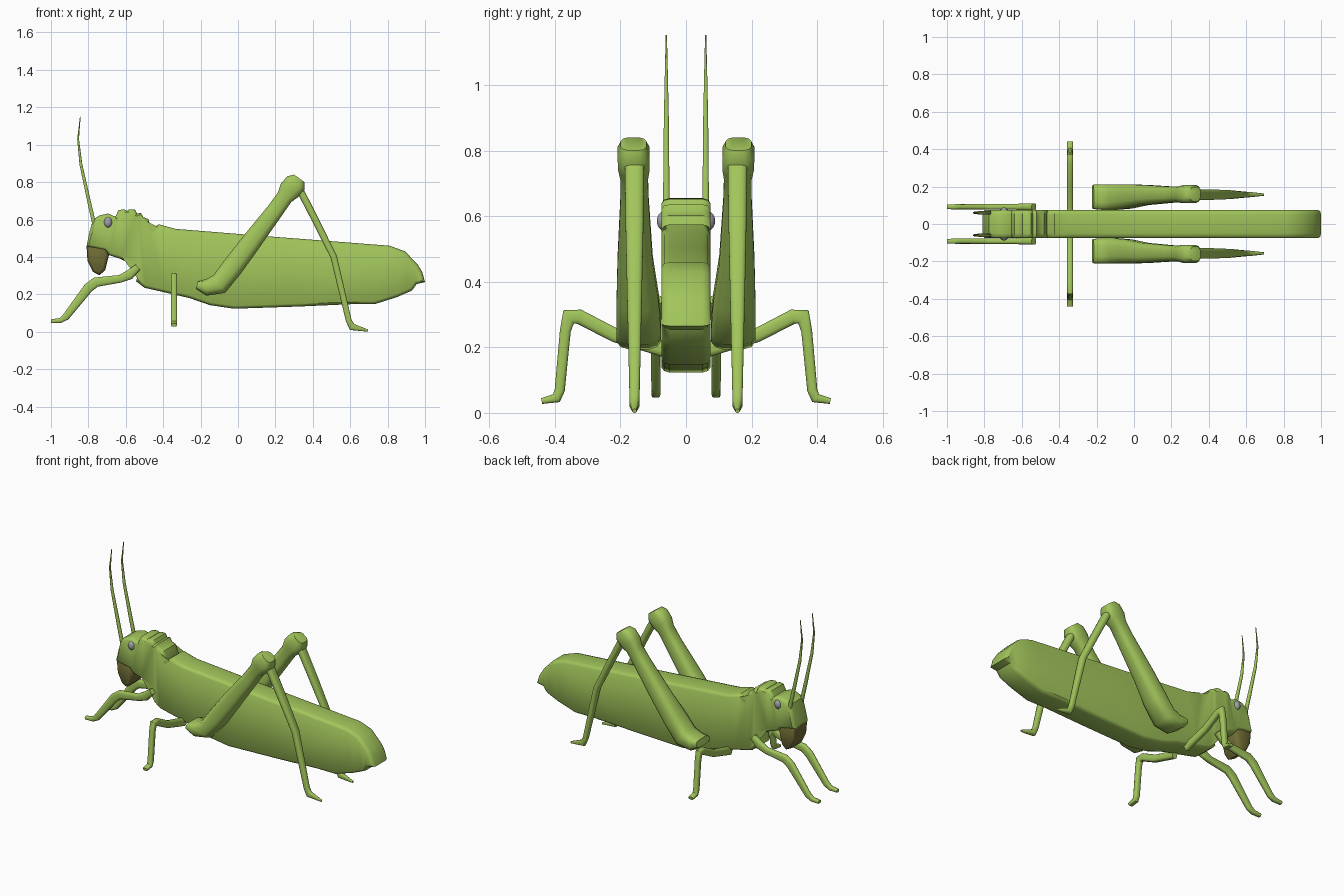
import bpy, bmesh, math
from mathutils import Vector


def material(name, rgb):
    m = bpy.data.materials.new(name)
    m.diffuse_color = (*rgb, 1)
    return m


GREEN = material("grass green", (0.36, 0.56, 0.105))
BROWN = material("olive brown", (0.16, 0.15, 0.035))
GREY = material("eye grey", (0.36, 0.36, 0.42))


def finish(bm, name, mat, angle=40):
    bmesh.ops.recalc_face_normals(bm, faces=bm.faces)
    me = bpy.data.meshes.new(name)
    bm.to_mesh(me)
    bm.free()
    me.materials.append(mat)
    me.shade_smooth()
    me.set_sharp_from_angle(angle=math.radians(angle))
    ob = bpy.data.objects.new(name, me)
    bpy.context.collection.objects.link(ob)
    return ob


def loft(bm, rings):
    """Skin a list of closed rings and cap both ends."""
    vs = [[bm.verts.new(p) for p in r] for r in rings]
    n = len(vs[0])
    for a, b in zip(vs, vs[1:]):
        for i in range(n):
            j = (i + 1) % n
            bm.faces.new((a[i], a[j], b[j], b[i]))
    caps = [bm.faces.new(vs[0]), bm.faces.new(vs[-1])]
    bmesh.ops.triangulate(bm, faces=caps)


def slab(name, profile, layers, mat):
    """Extrude an xz profile along y; layers are (y, inset) for a rounded rim."""
    pts = [Vector(p) for p in profile]
    n = len(pts)
    normals = []
    for i in range(n):
        d = (pts[(i + 1) % n] - pts[i - 1]).normalized()
        normals.append(Vector((d.y, -d.x)))      # inward for a clockwise profile
    full = [(-y, k) for y, k in reversed(layers)] + layers
    rings = []
    for y, k in full:
        q = [p + m * k for p, m in zip(pts, normals)]
        rings.append([(v.x, y, v.y) for v in q])
    bm = bmesh.new()
    loft(bm, rings)
    return finish(bm, name, mat)


def limb(name, path, normal, mat=GREEN, sides=12, power=0.65):
    """Tube on a planar path; each point is (x, y, z, in-plane radius, side radius)."""
    nrm = Vector(normal)
    pts = [Vector(p[:3]) for p in path]
    rings = []
    for i, p in enumerate(pts):
        t = Vector()
        if i:
            t += (p - pts[i - 1]).normalized()
        if i < len(pts) - 1:
            t += (pts[i + 1] - p).normalized()
        side = nrm.cross(t).normalized()
        ring = []
        for k in range(sides):
            a = 2 * math.pi * (k + 0.5) / sides
            c, s = math.cos(a), math.sin(a)
            c = math.copysign(abs(c) ** power, c)
            s = math.copysign(abs(s) ** power, s)
            ring.append(p + side * c * path[i][3] + nrm * s * path[i][4])
        rings.append(ring)
    bm = bmesh.new()
    loft(bm, rings)
    return finish(bm, name, mat, 50)


# Body, head and ridged collar in one side profile
body = [(-0.81, 0.455), (-0.795, 0.53), (-0.775, 0.60), (-0.74, 0.622), (-0.695, 0.632),
        (-0.655, 0.615), (-0.64, 0.65), (-0.61, 0.655), (-0.595, 0.646), (-0.58, 0.655),
        (-0.55, 0.652), (-0.54, 0.632), (-0.52, 0.636), (-0.505, 0.612), (-0.48, 0.602),
        (-0.465, 0.56), (-0.465, 0.545), (-0.425, 0.575), (-0.335, 0.55), (0.2, 0.507),
        (0.81, 0.46), (0.893, 0.43), (0.96, 0.36), (0.985, 0.32), (1.0, 0.265),
        (0.955, 0.255), (0.93, 0.22), (0.85, 0.185), (0.73, 0.147), (0.6, 0.147),
        (0.33, 0.135), (-0.02, 0.123), (-0.15, 0.142), (-0.26, 0.18), (-0.39, 0.21),
        (-0.5, 0.235), (-0.545, 0.27), (-0.525, 0.34), (-0.63, 0.39), (-0.69, 0.41),
        (-0.71, 0.435)]
slab("body", body, [(0.05, 0), (0.067, 0.005), (0.075, 0.016)], GREEN)

# Mouth parts
mouth = [(-0.81, 0.46), (-0.71, 0.46), (-0.69, 0.41), (-0.71, 0.33), (-0.74, 0.302),
         (-0.775, 0.32), (-0.805, 0.38)]
slab("mouth", mouth, [(0.045, 0), (0.06, 0.006), (0.066, 0.016)], BROWN)

for s, label in ((1, "left"), (-1, "right")):
    # Eye
    bm = bmesh.new()
    bmesh.ops.create_uvsphere(bm, u_segments=20, v_segments=12, radius=1)
    for v in bm.verts:
        v.co = (-0.695 + v.co.x * 0.023, s * 0.066 + v.co.y * 0.023, 0.585 + v.co.z * 0.03)
    finish(bm, label + "_eye", GREY, 60)

    # Antenna
    limb(label + "_antenna",
         [(x, s * 0.06, z, r, r) for x, z, r in
          [(-0.765, 0.56, 0.011), (-0.795, 0.69, 0.010), (-0.84, 0.895, 0.008),
           (-0.855, 1.03, 0.005), (-0.843, 1.152, 0.002)]], (0, 1, 0), sides=8)

    # Front leg
    limb(label + "_front_leg",
         [(x, s * 0.092, z, r, w) for x, z, r, w in
          [(-0.535, 0.345, 0.018, 0.019), (-0.58, 0.305, 0.027, 0.018),
           (-0.63, 0.283, 0.021, 0.016), (-0.76, 0.265, 0.027, 0.016),
           (-0.80, 0.235, 0.027, 0.016), (-0.92, 0.08, 0.02, 0.014),
           (-0.95, 0.06, 0.014, 0.014), (-1.0, 0.056, 0.010, 0.013)]], (0, 1, 0))

    # Middle leg, reaching straight out sideways
    limb(label + "_middle_leg",
         [(-0.342, s * y, z, r, 0.017) for y, z, r in
          [(0.05, 0.19, 0.025), (0.217, 0.237, 0.022), (0.325, 0.293, 0.023),
           (0.358, 0.293, 0.026), (0.368, 0.25, 0.017), (0.385, 0.07, 0.016),
           (0.395, 0.045, 0.016), (0.44, 0.036, 0.009)]], (1, 0, 0))

    # Hind thigh with knee
    limb(label + "_hind_thigh",
         [(x, s * y, z, r, w) for x, z, r, w, y in
          [(-0.22, 0.25, 0.022, 0.066, 0.145), (-0.17, 0.237, 0.045, 0.07, 0.144),
           (-0.10, 0.255, 0.058, 0.07, 0.144), (-0.03, 0.345, 0.058, 0.066, 0.147),
           (0.06, 0.465, 0.055, 0.055, 0.155), (0.20, 0.65, 0.046, 0.044, 0.157),
           (0.25, 0.72, 0.045, 0.043, 0.158), (0.275, 0.755, 0.06, 0.049, 0.159),
           (0.31, 0.795, 0.06, 0.05, 0.16), (0.328, 0.82, 0.035, 0.04, 0.16)]], (0, 1, 0))

    # Hind shin and foot
    limb(label + "_hind_shin",
         [(x, s * 0.157, z, r, w) for x, z, r, w in
          [(0.32, 0.78, 0.02, 0.03), (0.42, 0.585, 0.019, 0.028),
           (0.512, 0.40, 0.018, 0.024), (0.592, 0.06, 0.016, 0.016),
           (0.61, 0.025, 0.02, 0.015), (0.695, 0.006, 0.006, 0.006)]], (0, 1, 0))
